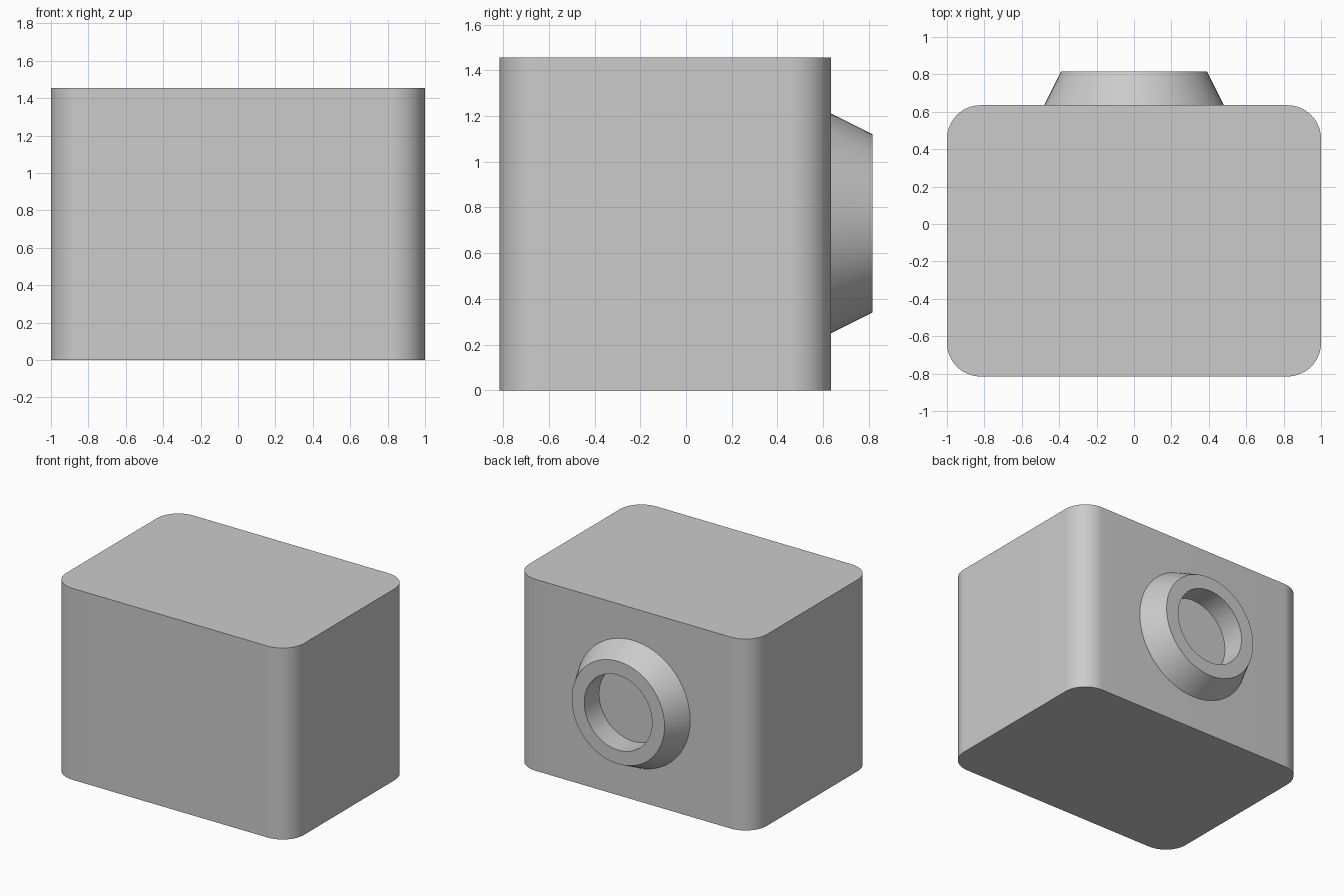
import bpy
import bmesh
import math
from mathutils import Matrix, Vector

cube = bpy.data.objects.get("Cube")
if cube:
    bpy.data.objects.remove(cube, do_unlink=True)

# Single plain grey material
GREY = (0.6, 0.6, 0.6, 1.0)
grey = bpy.data.materials.new("plain_grey")
grey.use_nodes = True
grey.diffuse_color = GREY
grey.node_tree.nodes["Principled BSDF"].inputs["Base Color"].default_value = GREY

BACK_Y = 0.635
FRONT_Y = -0.815
HEIGHT = 1.455


def finish(bm, name):
    """Turn a bmesh into a smooth-shaded object with sharp edges kept."""
    bmesh.ops.recalc_face_normals(bm, faces=bm.faces)
    mesh = bpy.data.meshes.new(name)
    bm.to_mesh(mesh)
    bm.free()
    mesh.materials.append(grey)
    obj = bpy.data.objects.new(name, mesh)
    bpy.context.collection.objects.link(obj)
    bpy.ops.object.select_all(action="DESELECT")
    obj.select_set(True)
    bpy.context.view_layer.objects.active = obj
    bpy.ops.object.shade_smooth_by_angle(angle=math.radians(30))
    return obj


# Body: block with rounded vertical edges
bm = bmesh.new()
size = Vector((2, BACK_Y - FRONT_Y, HEIGHT))
centre = Vector((0, (BACK_Y + FRONT_Y) / 2, HEIGHT / 2))
bmesh.ops.create_cube(bm, size=1, matrix=Matrix.Translation(centre) @ Matrix.Diagonal(size.to_4d()))
uprights = [e for e in bm.edges if abs(e.verts[0].co.z - e.verts[1].co.z) > 1]
bmesh.ops.bevel(bm, geom=uprights, offset=0.18, offset_type="OFFSET",
                segments=16, profile=0.5, affect="EDGES")
finish(bm, "body")

# Collar: tapered ring turned around the y axis, with a round recess
bm = bmesh.new()
AXIS_Z = 0.73
TIP_Y = 0.815
profile = [(0.48, BACK_Y), (0.39, TIP_Y), (0.285, TIP_Y), (0.285, BACK_Y)]
verts = [bm.verts.new((r, y, AXIS_Z)) for r, y in profile]
edges = [bm.edges.new(pair) for pair in zip(verts, verts[1:])]
bmesh.ops.spin(bm, geom=verts + edges, cent=(0, 0, AXIS_Z), axis=(0, 1, 0),
               angle=math.tau, steps=96, use_merge=True)
bmesh.ops.remove_doubles(bm, verts=bm.verts, dist=0.0001)
# Close the recess floor just clear of the body's back face
ring = [e for e in bm.edges if e.is_boundary
        and all(math.hypot(v.co.x, v.co.z - AXIS_Z) < 0.3 for v in e.verts)]
floor = bmesh.ops.contextual_create(bm, geom=ring)["faces"]
bmesh.ops.translate(bm, verts=list({v for f in floor for v in f.verts}), vec=(0, 0.002, 0))
finish(bm, "back_collar")
